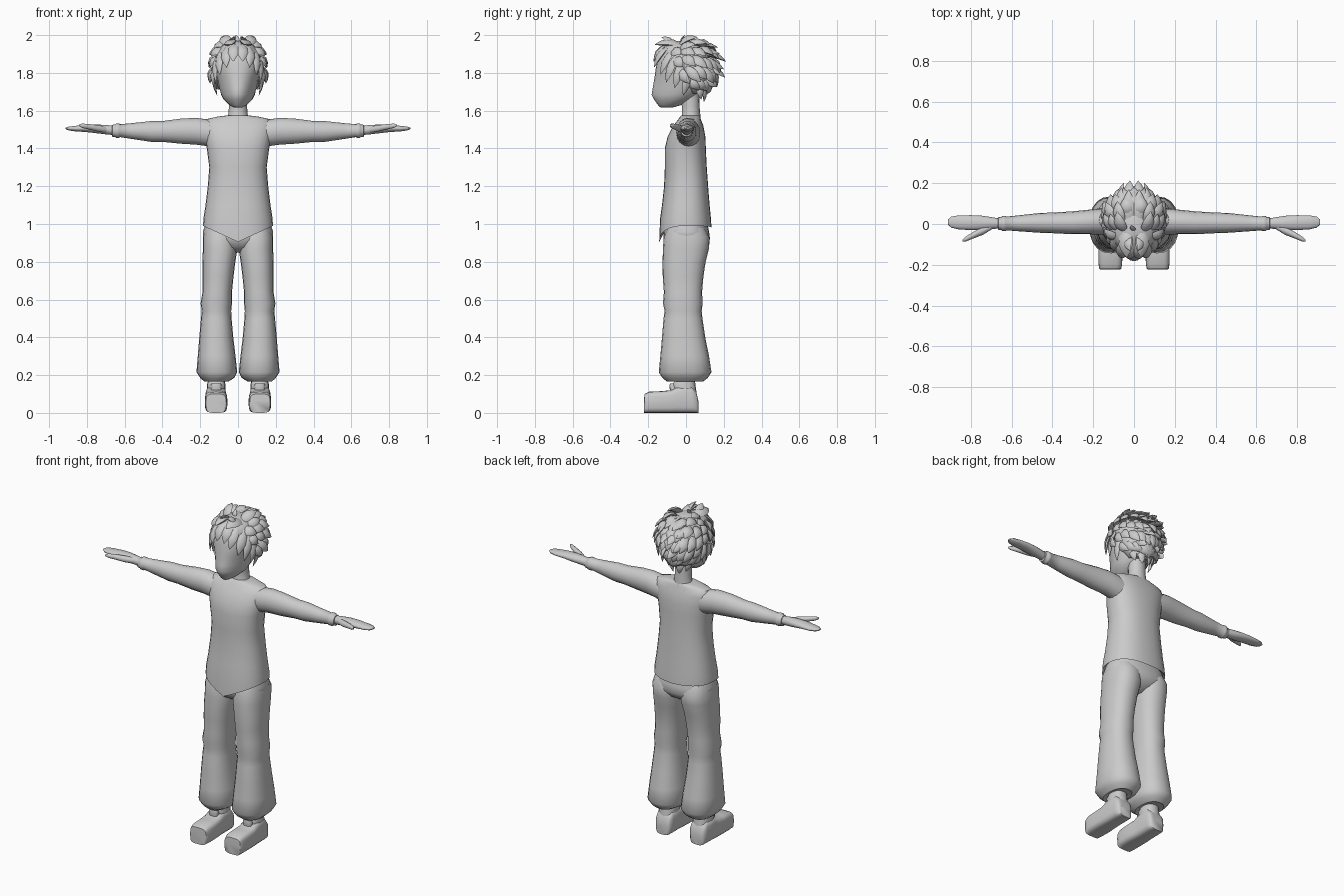
import bpy, bmesh, math, random
from mathutils import Vector

random.seed(4)
grey = bpy.data.materials.new("light grey")
grey.diffuse_color = (0.6, 0.6, 0.6, 1)


def finish(name, bm, mirror=False, angle=50):
    bmesh.ops.recalc_face_normals(bm, faces=bm.faces)
    me = bpy.data.meshes.new(name)
    bm.to_mesh(me)
    bm.free()
    ob = bpy.data.objects.new(name, me)
    bpy.context.collection.objects.link(ob)
    me.materials.append(grey)
    if mirror:
        ob.modifiers.new("mirror", "MIRROR")
    bpy.ops.object.select_all(action='DESELECT')
    ob.select_set(True)
    bpy.context.view_layer.objects.active = ob
    bpy.ops.object.shade_smooth_by_angle(angle=math.radians(angle))
    return ob


def skin(bm, loops):
    """Bridge equal vertex loops and cap both ends."""
    loops = [[bm.verts.new(p) for p in lp] for lp in loops]
    n = len(loops[0])
    for a, b in zip(loops, loops[1:]):
        for i in range(n):
            j = (i + 1) % n
            bm.faces.new((a[i], a[j], b[j], b[i]))
    bm.faces.new(loops[0])
    bm.faces.new(loops[-1])


def loft(name, rings, axis="z", power=2.0, mirror=False, n=20, warp=None, angle=50):
    """Rings are (position, low1, high1, low2, high2) across the axis."""
    loops = []
    for t, u0, u1, v0, v1 in rings:
        lp = []
        for i in range(n):
            a = math.tau * i / n
            c, s = math.cos(a), math.sin(a)
            u = (u0 + u1) / 2 + (u1 - u0) / 2 * math.copysign(abs(c) ** (2 / power), c)
            v = (v0 + v1) / 2 + (v1 - v0) / 2 * math.copysign(abs(s) ** (2 / power), s)
            p = {"z": (u, v, t), "x": (t, u, v), "y": (u, t, v)}[axis]
            lp.append(warp(*p) if warp else p)
        loops.append(lp)
    bm = bmesh.new()
    skin(bm, loops)
    return finish(name, bm, mirror, angle)


# Sweater with a hem that dips to a point at the front
def hem(x, y, z):
    if z < 1.03:
        z -= 0.085 * max(0, 1 - abs(x) / 0.185) * (1 if y < 0 else 0.1) * (1.03 - z) / 0.04
    return (x, y, z)


loft("sweater", [
    (1.01, -.165, .165, -.11, .11), (.99, -.185, .185, -.142, .135), (1.03, -.183, .183, -.137, .132),
    (1.1, -.172, .172, -.127, .125), (1.2, -.16, .16, -.116, .117), (1.3, -.152, .152, -.112, .11),
    (1.4, -.165, .165, -.112, .105), (1.46, -.175, .175, -.098, .103), (1.52, -.185, .185, -.068, .092),
    (1.555, -.17, .17, -.04, .078), (1.57, -.1, .1, -.03, .075), (1.575, -.055, .055, -.025, .07)],
    power=2.35, n=28, warp=hem)

# Sleeves with a wrist cuff
loft("sleeve", [
    (.12, -.05, .075, 1.4, 1.55), (.18, -.052, .075, 1.415, 1.556), (.22, -.05, .07, 1.42, 1.562),
    (.3, -.05, .062, 1.425, 1.558), (.4, -.045, .056, 1.435, 1.545), (.46, -.043, .054, 1.435, 1.545),
    (.56, -.036, .043, 1.45, 1.534), (.625, -.031, .036, 1.46, 1.528),
    (.63, -.035, .039, 1.456, 1.532), (.645, -.035, .039, 1.456, 1.532), (.65, -.03, .034, 1.46, 1.527),
    (.665, -.028, .033, 1.462, 1.525), (.668, -.018, .024, 1.472, 1.517)], axis="x", mirror=True, n=16)

# Mitten hands with separate thumbs
loft("hand", [
    (.655, -.02, .026, 1.47, 1.52), (.7, -.026, .034, 1.474, 1.525), (.75, -.03, .041, 1.48, 1.527),
    (.8, -.03, .043, 1.486, 1.526), (.86, -.026, .042, 1.49, 1.52), (.895, -.018, .036, 1.495, 1.516),
    (.912, -.003, .022, 1.502, 1.51)], axis="x", mirror=True, n=14)
loft("thumb", [
    (.69, -.022, .01, 1.48, 1.515), (.74, -.053, -.012, 1.488, 1.524), (.79, -.072, -.04, 1.5, 1.53),
    (.825, -.086, -.062, 1.508, 1.532), (.84, -.086, -.076, 1.516, 1.528)], axis="x", mirror=True, n=10)

# Trousers: hips and flared legs
loft("trouser_hips", [
    (.85, -.03, .03, -.05, .05), (.88, -.13, .13, -.1, .1), (.92, -.183, .183, -.117, .127),
    (.96, -.186, .186, -.12, .122), (1.02, -.165, .165, -.11, .11)], power=2.4, n=24)
loft("trouser_leg", [
    (.17, .065, .165, -.085, .075), (.165, .052, .178, -.1, .09), (.185, .02, .2, -.125, .115),
    (.215, .004, .22, -.144, .135), (.3, .013, .213, -.136, .122), (.4, .025, .205, -.127, .102),
    (.5, .034, .196, -.119, .087), (.54, .036, .192, -.113, .083), (.58, .032, .198, -.122, .088),
    (.64, .032, .188, -.117, .085), (.72, .024, .188, -.123, .092), (.8, .014, .188, -.124, .104),
    (.87, .003, .186, -.122, .122), (.93, .003, .186, -.118, .125), (.98, .01, .175, -.1, .1)],
    power=2.3, mirror=True)

# Shoes: low chunky foot plus an ankle collar
loft("shoe", [
    (-.205, .075, .16, .0, .095), (-.222, .066, .167, .0, .07), (-.22, .063, .17, .0, .1),
    (-.195, .058, .174, .0, .112), (-.13, .056, .175, .0, .115), (-.08, .06, .174, .0, .12),
    (-.04, .062, .172, .0, .14), (.03, .062, .17, .0, .14), (.055, .066, .166, .0, .11),
    (.066, .078, .154, .0, .06)][1:], axis="y", power=4, mirror=True)
loft("ankle_collar", [
    (.06, .065, .167, -.06, .062), (.12, .067, .163, -.062, .054), (.15, .066, .164, -.075, .05),
    (.165, .07, .16, -.06, .048), (.2, .072, .158, -.05, .045)], power=2.5, mirror=True, n=16)
loft("shoe_tongue", [
    (.12, .088, .142, -.085, -.04), (.142, .086, .144, -.088, -.045), (.156, .09, .14, -.085, -.05)],
    power=3, mirror=True, n=12)

# Neck and head
loft("neck", [
    (1.54, -.065, .065, -.035, .078), (1.575, -.052, .052, -.022, .076), (1.62, -.048, .048, -.022, .072),
    (1.72, -.052, .052, -.03, .07)], n=16)


def face(x, y, z):
    # Narrow the front of the lower face towards the chin
    f = max(0, -y - .04) / .14 * max(0, min(1, (1.84 - z) / .12))
    return (x * (1 - .35 * f), y, z)


loft("head", [
    (1.617, -.025, .025, -.135, -.07), (1.628, -.048, .048, -.147, -.03), (1.66, -.08, .08, -.17, .03),
    (1.685, -.092, .092, -.182, .06), (1.72, -.1, .1, -.176, .085), (1.78, -.11, .11, -.166, .105),
    (1.84, -.118, .118, -.158, .115), (1.9, -.11, .11, -.142, .1), (1.94, -.082, .082, -.11, .07),
    (1.962, -.035, .035, -.05, .03)], power=2.2, n=24, warp=face)

# Hair: scalp shell and overlapping leaf shaped locks
C, R = Vector((0, .0, 1.825)), Vector((.122, .132, .138))
loft("hair_cap", [
    (1.69, -.07, .07, .01, .09), (1.74, -.112, .112, -.03, .115), (1.8, -.124, .124, -.05, .13),
    (1.86, -.126, .126, -.12, .132), (1.91, -.113, .113, -.145, .115), (1.945, -.085, .085, -.12, .08),
    (1.968, -.035, .035, -.06, .03)], power=2.1, n=20)


def lock(bm, root, tip, out, w, bulge=.016):
    d = tip - root
    side = d.cross(out).normalized()
    up = side.cross(d).normalized()
    loops = []
    for t, k in ((0, .45), (.25, .95), (.55, 1), (.8, .6), (1, .04)):
        c = root + d * t + up * bulge * math.sin(math.pi * t)
        loops.append([c + side * w * k * math.cos(a) + up * w * .45 * k * math.sin(a)
                      for a in (math.tau * i / 6 for i in range(6))])
    skin(bm, loops)


bm = bmesh.new()
# rows: elevation, first and last azimuth (0 = front, 180 = back), count, length, width, lift
for el, a0, a1, cnt, ln, w, lift in (
        (-48, 125, 180, 4, .075, .02, .0), (-25, 95, 180, 6, .09, .024, .015),
        (0, 72, 180, 7, .1, .026, .025), (22, 62, 180, 7, .1, .028, .03),
        (43, 50, 180, 6, .1, .03, .03), (63, 55, 180, 4, .1, .03, .025)):
    for i in range(cnt):
        az = math.radians(a0 + (a1 - a0) * i / (cnt - 1))
        e = math.radians(el + random.uniform(-4, 4))
        out = Vector((math.sin(az) * math.cos(e), -math.cos(az) * math.cos(e), math.sin(e)))
        root = C + Vector((out.x * R.x, out.y * R.y, out.z * R.z))
        flow = Vector((0, .75, -.75 if el < 50 else -.25))
        flow = (flow - out * flow.dot(out)).normalized()
        tip = root + flow * ln * random.uniform(.9, 1.15) + out * lift
        tip.x = max(-.148, min(.148, tip.x))
        for sx in ((1, -1) if i < cnt - 1 else (1,)):
            m = Vector((sx, 1, 1))
            lock(bm, root * m, tip * m, out * m, w)

# Fringe, temple, crown and back spikes as (root, tip, width), mirrored
for root, tip, w in (
        ((.02, -.1, 1.95), (.025, -.172, 1.86), .03), ((.06, -.1, 1.935), (.06, -.168, 1.83), .027),
        ((.09, -.07, 1.92), (.095, -.135, 1.79), .026), ((.11, -.05, 1.89), (.115, -.105, 1.75), .024),
        ((.12, -.02, 1.86), (.125, -.06, 1.72), .024), ((.12, .02, 1.82), (.11, -.015, 1.68), .022),
        ((.04, -.03, 1.95), (.035, -.165, 1.95), .036), ((.03, -.06, 1.94), (.02, -.13, 1.99), .025),
        ((.03, .0, 1.95), (.025, .17, 1.935), .032), ((.07, .03, 1.92), (.06, .18, 1.9), .028),
        ((.025, .1, 1.9), (.02, .212, 1.86), .028), ((.07, .09, 1.86), (.05, .2, 1.82), .026),
        ((.03, .11, 1.83), (.02, .208, 1.775), .026), ((.06, .09, 1.78), (.045, .165, 1.725), .024),
        ((.025, .08, 1.74), (.02, .095, 1.645), .022), ((.065, .06, 1.74), (.055, .08, 1.66), .02),
        ((.1, -.02, 1.91), (.145, .04, 1.9), .026), ((.085, -.03, 1.93), (.115, .05, 1.95), .026)):
    for sx in (1, -1):
        m = Vector((sx, 1, 1))
        r, t = Vector(root), Vector(tip)
        lock(bm, r * m, t * m, ((r + t) / 2 - C) * m, w, .012)
# Small upright curl on the crown
lock(bm, Vector((0, -.03, 1.95)), Vector((-.012, -.005, 2.0)), Vector((0, -1, .2)), .014, .006)
finish("hair_locks", bm, angle=45)
